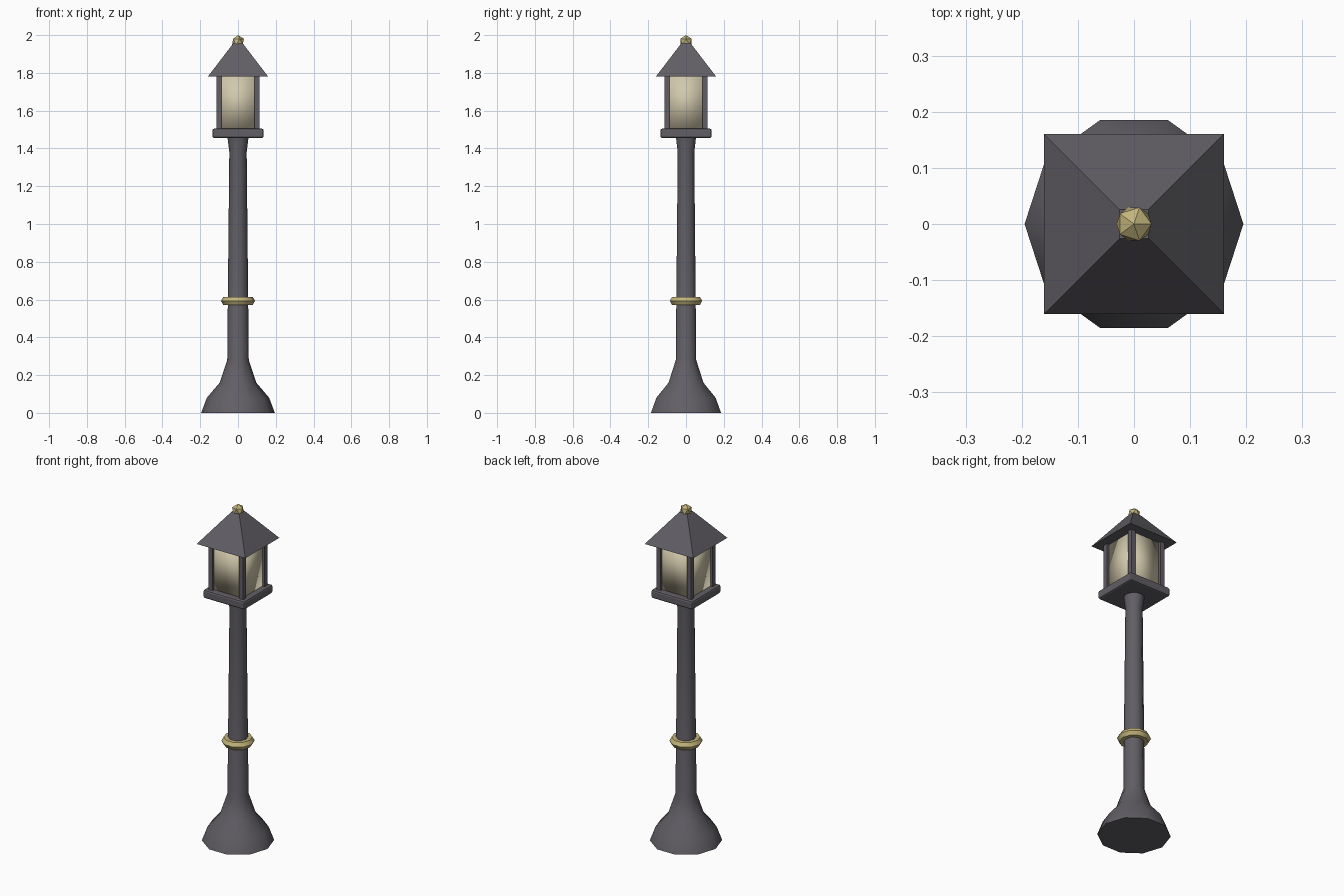
import bpy, bmesh, math
from mathutils import Matrix

if "Cube" in bpy.data.objects:
    bpy.data.objects.remove(bpy.data.objects["Cube"])


def material(name, rgb):
    m = bpy.data.materials.new(name)
    m.diffuse_color = (*rgb, 1)
    m.use_nodes = True
    m.node_tree.nodes["Principled BSDF"].inputs["Base Color"].default_value = m.diffuse_color
    return m


IRON = material("dark iron", (0.12, 0.113, 0.13))
BRASS = material("brass", (0.55, 0.46, 0.2))
GLASS = material("warm glass", (0.64, 0.58, 0.41))


def finish(name, bm, mat, smooth=None):
    bmesh.ops.recalc_face_normals(bm, faces=bm.faces)
    me = bpy.data.meshes.new(name)
    bm.to_mesh(me)
    bm.free()
    me.materials.append(mat)
    ob = bpy.data.objects.new(name, me)
    bpy.context.collection.objects.link(ob)
    if smooth:
        bpy.ops.object.select_all(action='DESELECT')
        ob.select_set(True)
        bpy.context.view_layer.objects.active = ob
        bpy.ops.object.shade_smooth_by_angle(angle=math.radians(smooth))
    return ob


def lathe(name, profile, sides, mat, closed=False, smooth=40):
    """Revolve (radius, z) points; a closed profile makes a ring."""
    bm = bmesh.new()
    rings = [[bm.verts.new((r * math.cos(math.tau * i / sides),
                            r * math.sin(math.tau * i / sides), z))
              for i in range(sides)] for r, z in profile]
    pairs = list(zip(rings, rings[1:]))
    if closed:
        pairs.append((rings[-1], rings[0]))
    else:
        bm.faces.new(rings[0])
        bm.faces.new(rings[-1])
    for a, b in pairs:
        for i in range(sides):
            j = (i + 1) % sides
            bm.faces.new((a[i], a[j], b[j], b[i]))
    return finish(name, bm, mat, smooth)


def box(name, x, y, half, z0, z1, mat, bevel=0, smooth=None):
    bm = bmesh.new()
    bmesh.ops.create_cube(bm, size=1, matrix=Matrix.Translation((x, y, (z0 + z1) / 2))
                          @ Matrix.Diagonal((2 * half, 2 * half, z1 - z0, 1)))
    if bevel:
        bmesh.ops.bevel(bm, geom=bm.edges[:], offset=bevel, segments=2,
                        profile=0.5, affect='EDGES')
    return finish(name, bm, mat, smooth)


# Post with flared foot and collar at the top
lathe("post", [(0.195, 0), (0.165, 0.08), (0.097, 0.16), (0.057, 0.28),
               (0.046, 1.38), (0.056, 1.46)], 10, IRON)

# Brass ring around the post
lathe("post_ring", [(0.065 + 0.025 * math.cos(math.tau * k / 6),
                     0.593 + 0.025 * math.sin(math.tau * k / 6)) for k in range(6)],
      10, BRASS, closed=True)

# Lantern: floor plate, glass body, four corner bars
box("lantern_floor", 0, 0, 0.136, 1.455, 1.505, IRON, bevel=0.01)
box("lantern_glass", 0, 0, 0.1, 1.5, 1.785, GLASS, smooth=180)
for sx, side in ((-1, "left"), (1, "right")):
    for sy, end in ((-1, "front"), (1, "back")):
        box(f"corner_bar_{end}_{side}", sx * 0.101, sy * 0.101, 0.014, 1.5, 1.785, IRON)

# Four-sided roof, cut flat under the finial
bm = bmesh.new()
bmesh.ops.create_cone(bm, cap_ends=True, segments=4, radius1=0.16 * math.sqrt(2),
                      radius2=0.026 * math.sqrt(2), depth=0.175,
                      matrix=Matrix.Translation((0, 0, 1.78 + 0.0875))
                      @ Matrix.Rotation(math.pi / 4, 4, 'Z'))
# turn the square so its sides follow the axes, whatever the start angle
if max(v.co.x for v in bm.verts) > 0.2:
    bmesh.ops.rotate(bm, verts=bm.verts, matrix=Matrix.Rotation(math.pi / 4, 3, 'Z'))
finish("roof", bm, IRON)

# Faceted brass finial
bm = bmesh.new()
bmesh.ops.create_icosphere(bm, subdivisions=1, radius=0.035,
                           matrix=Matrix.Translation((0, 0, 1.965)))
finish("finial", bm, BRASS)
